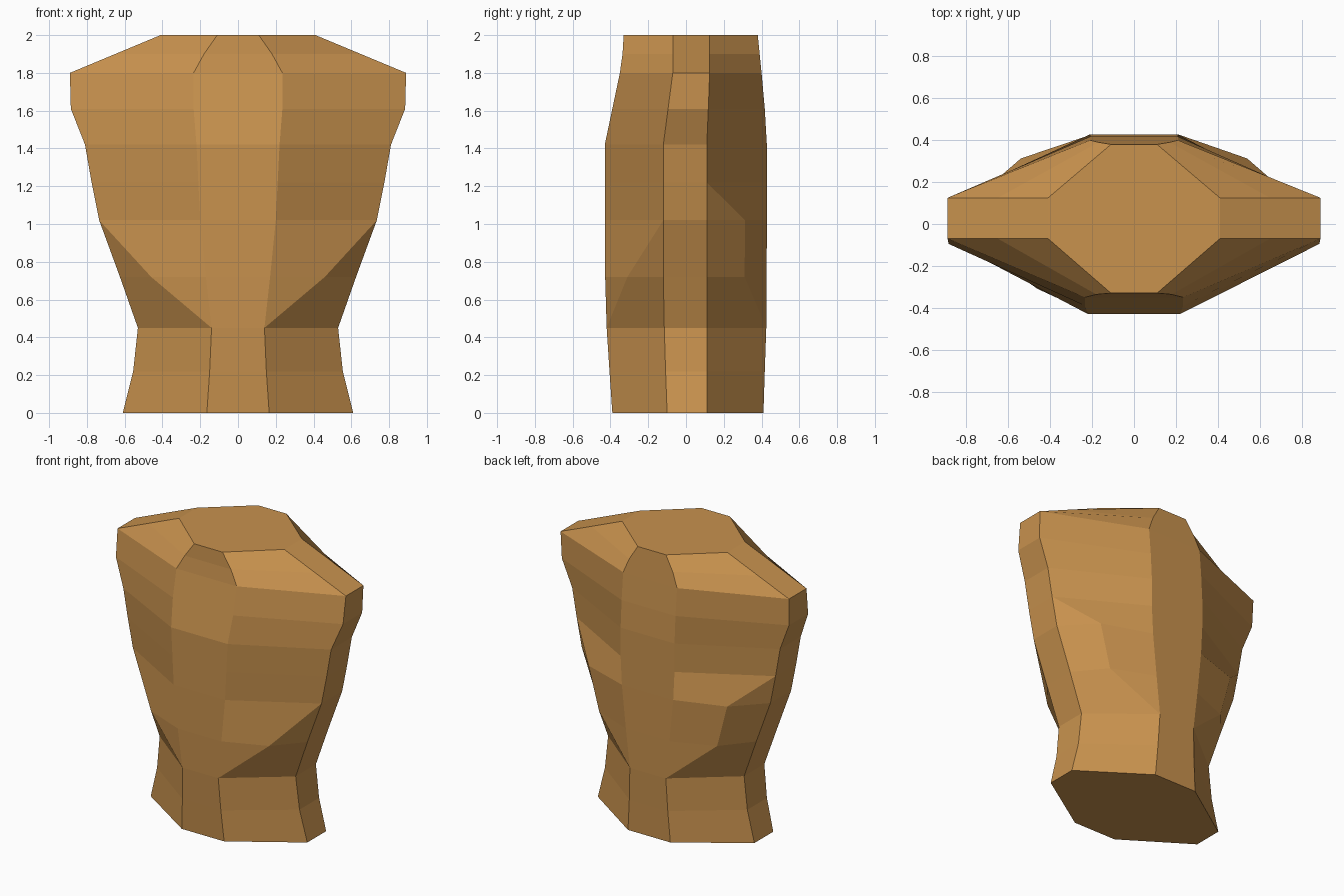
import bpy, bmesh

if "Cube" in bpy.data.objects:
    bpy.data.objects.remove(bpy.data.objects["Cube"])

# Torso rings: z, outer x, outer y front/back, inner front x/y, inner back x/y
RINGS = [
    (0.00, 0.61, -0.10, 0.11, 0.165, -0.39, 0.165, 0.41),
    (0.22, 0.555, -0.108, 0.11, 0.15, -0.405, 0.15, 0.417),
    (0.45, 0.53, -0.115, 0.11, 0.14, -0.42, 0.14, 0.425),
    (0.72, 0.625, -0.12, 0.11, 0.17, -0.428, 0.17, 0.427),
    (1.02, 0.735, -0.12, 0.11, 0.20, -0.43, 0.20, 0.428),
    (1.22, 0.775, -0.12, 0.11, 0.21, -0.43, 0.21, 0.428),
    (1.42, 0.81, -0.12, 0.11, 0.22, -0.43, 0.21, 0.428),
    (1.61, 0.885, -0.095, 0.118, 0.235, -0.39, 0.21, 0.417),
    (1.80, 0.89, -0.07, 0.125, 0.235, -0.35, 0.21, 0.40),
    (1.90, 0.65, -0.07, 0.125, 0.18, -0.336, 0.17, 0.39),
    (2.00, 0.41, -0.07, 0.125, 0.11, -0.33, 0.11, 0.38),
]
# Extra rib and waist corners, by height
FRONT_MID = {0.72: (0.46, -0.31)}
BACK_MID = {0.72: (0.46, 0.31), 1.02: (0.54, 0.313)}


def middle(z, mids, inner, outer):
    # Without a corner of its own the crease runs into the inner or outer edge
    return mids.get(z, inner if z < 0.6 else outer)


def ring_points(z, ox, oyf, oyb, fx, fy, bx, by):
    fi, fo, bo, bi = (fx, fy), (ox, oyf), (ox, oyb), (bx, by)
    half = [fi, middle(z, FRONT_MID, fi, fo), fo,
            bo, middle(z, BACK_MID, bi, bo), bi]
    loop = half + [(-x, y) for x, y in reversed(half)]
    return [(x, y, z) for x, y in loop]


# Loft the rings and cap both ends
bm = bmesh.new()
loops = [[bm.verts.new(p) for p in ring_points(*r)] for r in RINGS]
n = len(loops[0])
for low, high in zip(loops, loops[1:]):
    for i in range(n):
        j = (i + 1) % n
        bm.faces.new((low[i], low[j], high[j], high[i]))
bm.faces.new(list(reversed(loops[0])))
bm.faces.new(loops[-1])

# Merge the corners that coincide, leaving clean triangles and quads
bmesh.ops.remove_doubles(bm, verts=bm.verts[:], dist=0.0005)
bmesh.ops.dissolve_degenerate(bm, edges=bm.edges[:], dist=0.0005)
bmesh.ops.recalc_face_normals(bm, faces=bm.faces[:])

mesh = bpy.data.meshes.new("torso")
bm.to_mesh(mesh)
bm.free()
torso = bpy.data.objects.new("torso", mesh)
bpy.context.collection.objects.link(torso)

# Warm tan colour
tan = bpy.data.materials.new("warm_tan")
tan.diffuse_color = (0.578, 0.287, 0.076, 1)
tan.use_nodes = True
tan.node_tree.nodes["Principled BSDF"].inputs["Base Color"].default_value = tan.diffuse_color
mesh.materials.append(tan)
